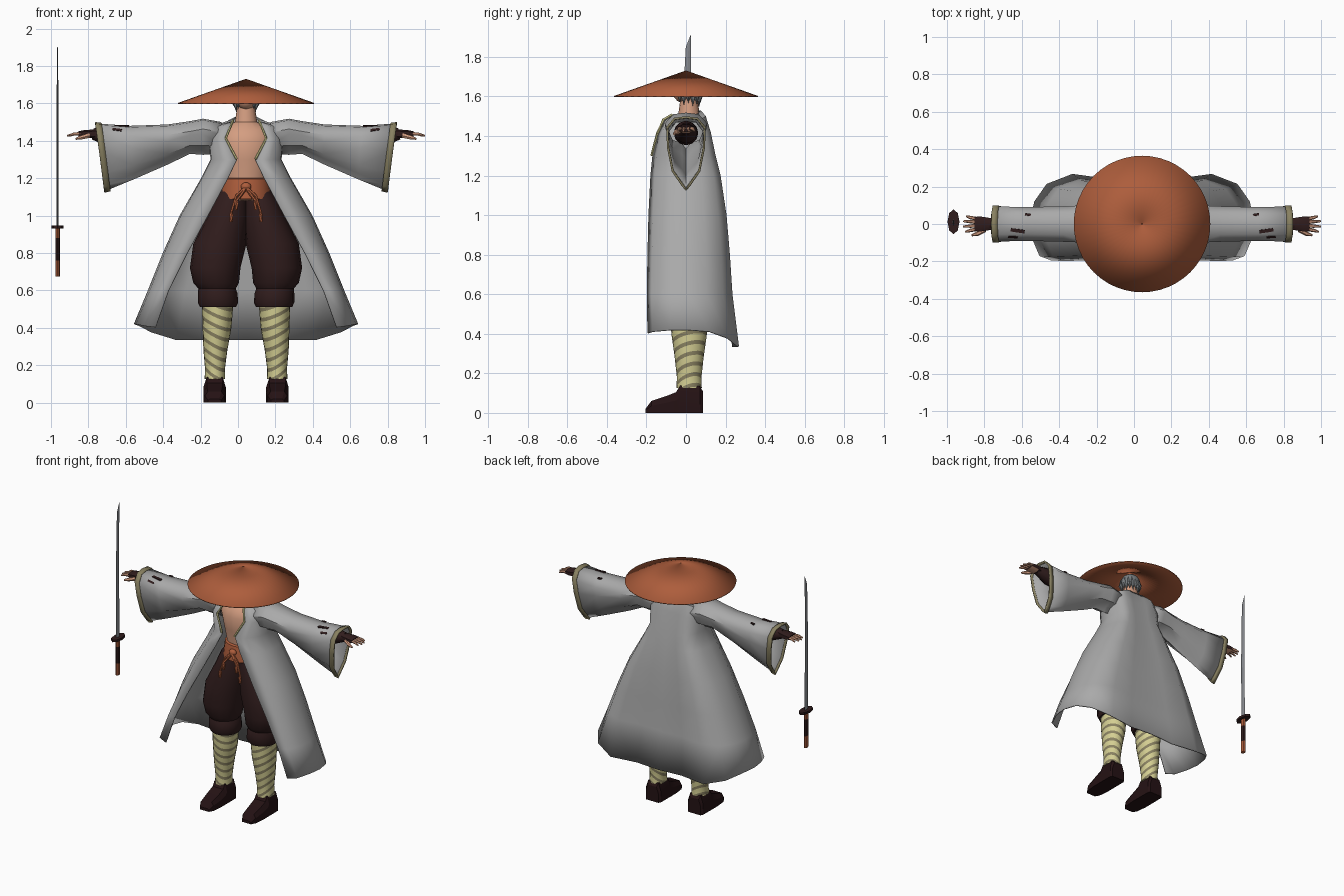
import bpy, bmesh, math
from mathutils import Vector, Matrix

if "Cube" in bpy.data.objects:
    bpy.data.objects.remove(bpy.data.objects["Cube"])

CX = 0.043  # the figure stands slightly right of centre, the sword at far left


def mat(name, *c):
    m = bpy.data.materials.new(name)
    m.diffuse_color = (*c, 1)
    m.use_nodes = True
    m.node_tree.nodes["Principled BSDF"].inputs["Base Color"].default_value = m.diffuse_color
    return m


GREY = mat("cloak grey", .40, .40, .40)
ORANGE = mat("burnt orange", .42, .11, .045)
BROWN = mat("dark brown", .030, .012, .012)
SKIN = mat("skin", .66, .34, .22)
CREAM = mat("cream", .66, .62, .29)
OLIVE = mat("olive", .25, .22, .12)
SHOE = mat("shoe brown", .018, .006, .007)
HAIR = mat("hair grey", .19, .21, .22)
STEEL = mat("steel", .24, .25, .27)


def finish(name, bm, mats, mirror=False, solid=0, smooth=40):
    bmesh.ops.recalc_face_normals(bm, faces=bm.faces)
    me = bpy.data.meshes.new(name)
    bm.to_mesh(me)
    bm.free()
    for m in mats:
        me.materials.append(m)
    o = bpy.data.objects.new(name, me)
    o.location.x = CX
    bpy.context.collection.objects.link(o)
    if mirror:
        md = o.modifiers.new("mirror", 'MIRROR')
        md.merge_threshold = 0.002
    if solid:
        md = o.modifiers.new("thickness", 'SOLIDIFY')
        md.thickness = solid
        md.offset = -1
    if smooth:
        bpy.ops.object.select_all(action='DESELECT')
        o.select_set(True)
        bpy.context.view_layer.objects.active = o
        bpy.ops.object.shade_smooth_by_angle(angle=math.radians(smooth))
    return o


def add_loft(bm, rings, closed=True, caps=True, rule=None):
    vs = [[bm.verts.new(p) for p in r] for r in rings]
    n = len(vs[0])
    for i in range(len(vs) - 1):
        for j in range(n if closed else n - 1):
            k = (j + 1) % n
            f = bm.faces.new((vs[i][j], vs[i][k], vs[i + 1][k], vs[i + 1][j]))
            if rule:
                f.material_index = rule(i, j)
    if closed and caps:
        for r, i in ((vs[0], 0), (vs[-1], len(vs) - 2)):
            f = bm.faces.new(r)
            if rule:
                f.material_index = rule(i, 0)


def loft(name, rings, mats, closed=True, caps=True, rule=None, **kw):
    bm = bmesh.new()
    add_loft(bm, rings, closed, caps, rule)
    return finish(name, bm, mats, **kw)


def oval(z, cx, cy, rx, ry, n=16):
    return [Vector((cx + rx * math.cos(2 * math.pi * i / n), cy + ry * math.sin(2 * math.pi * i / n), z))
            for i in range(n)]


def add_tube(bm, pts, radii, n=6):
    pts = [Vector(p) for p in pts]
    rings = []
    for i, p in enumerate(pts):
        d = pts[min(i + 1, len(pts) - 1)] - pts[max(i - 1, 0)]
        q = d.to_track_quat('Z', 'Y')
        rings.append([p + q @ v for v in oval(0, 0, 0, radii[i], radii[i], n)])
    add_loft(bm, rings)


def tubes(name, paths, m, n=6, **kw):
    bm = bmesh.new()
    for pts, radii in paths:
        add_tube(bm, pts, radii, n)
    return finish(name, bm, [m], **kw)


def ball(name, c, r, m):
    bm = bmesh.new()
    bmesh.ops.create_uvsphere(bm, u_segments=16, v_segments=10, radius=1,
                              matrix=Matrix.Translation(c) @ Matrix.Diagonal((*r, 1)))
    return finish(name, bm, [m])


# Straw hat: open cone shell
loft("hat", [oval(1.602, 0, 0, .365, .365, 48), oval(1.73, 0, 0, .003, .003, 48)],
     [ORANGE], caps=False, solid=.006, smooth=30)

# Head, hair and tufts over sides and nape
ball("head", (0, -.008, 1.63), (.058, .062, .064), SKIN)
ball("hair", (0, .012, 1.638), (.066, .066, .056), HAIR)
tufts = []
for i in range(13):
    a = math.radians(-42 + 22 * i)
    c, s = math.cos(a), math.sin(a)
    tufts.append(([(.052 * c, .008 + .05 * s, 1.645), (.062 * c, .01 + .062 * s, 1.605),
                   (.055 * c, .01 + .06 * s, 1.568 - .012 * (i % 2) - .008 * s)], (.018, .017, .002)))
tubes("hair_tufts", tufts, HAIR)

# Torso and neck
loft("torso", [oval(z, 0, .0 if z < 1.48 else .015, rx, ry) for z, rx, ry in (
    (1.08, .115, .09), (1.2, .115, .095), (1.3, .135, .112), (1.4, .16, .118),
    (1.46, .135, .09), (1.5, .06, .055), (1.6, .044, .042))], [SKIN])

# Cloak: half loft from front edge to centre back, then mirrored
CLOAK = ((1.50, 1.53, .07, -.065, .085, .075), (1.475, 1.50, .08, -.11, .18, .10),
         (1.41, 1.42, .108, -.14, .20, .125), (1.30, 1.30, .050, -.17, .19, .15),
         (1.2, 1.2, .098, -.18, .24, .175), (1.0, 1.0, .205, -.19, .355, .205),
         (.8, .8, .315, -.195, .445, .222), (.6, .6, .415, -.198, .525, .235),
         (.42, .335, .485, -.195, .60, .268))
rows = []
for zf, zb, xi, yf, xo, yb in CLOAK:
    pts = [(xi, yf, .2), (xi * .45 + xo * .55, yf * .88, .1), (xo * .98, yf * .4, 0), (xo, yb * .05, 0),
           (xo * .96, yb * .45, .1), (xo * .85, yb * .8, .5), (xo * .62, yb, 1), (xo * .3, yb * .9, 1),
           (0, yb * .95, 1)]
    rows.append([Vector((x, y, zf + (zb - zf) * t)) for x, y, t in pts])
loft("cloak", rows, [GREY], closed=False, mirror=True, solid=.008, smooth=50)
tubes("collar_trim", [([r[0] + Vector((.0, -.004, .002)) for r in rows[:4]], (.007,) * 4)], CREAM, mirror=True)


# Sleeves: drooping teardrop sections along x
def sleeve_ring(x, w, top, bot, slant=0.0):
    h = top - bot
    half = [(.6, top - .008), (1, top - .055), (.96, top - .42 * h), (.72, top - .74 * h), (.25, bot + .03)]
    sec = [(0, top)] + half + [(0, bot)] + [(-y, z) for y, z in reversed(half)]
    return [Vector((x - slant * (top - z), y * w, z)) for y, z in sec]


loft("sleeve", [sleeve_ring(.13, .10, 1.50, 1.33), sleeve_ring(.23, .108, 1.518, 1.325),
                sleeve_ring(.30, .10, 1.505, 1.33), sleeve_ring(.42, .095, 1.487, 1.275, .03),
                sleeve_ring(.62, .09, 1.48, 1.195, .08), sleeve_ring(.79, .094, 1.492, 1.135, .13)],
     [GREY], caps=False, mirror=True, solid=.006, smooth=45)
loft("sleeve_cuff", [sleeve_ring(.772, .098, 1.496, 1.13, .13), sleeve_ring(.806, .10, 1.50, 1.122, .13)],
     [OLIVE], caps=False, mirror=True, solid=.01)

# Small dark tears in the sleeves
bm = bmesh.new()
for x, y, z, a, l, w in ((.665, -.036, 1.479, .15, .075, .018), (.69, -.068, 1.458, .95, .05, .014),
                         (.61, .05, 1.475, -.15, .03, .012)):
    bmesh.ops.create_cube(bm, size=1, matrix=Matrix.Translation((x, y, z)) @ Matrix.Rotation(a, 4, 'X')
                          @ Matrix.Rotation(.15, 4, 'Z') @ Matrix.Diagonal((l, w, .009, 1)))
finish("sleeve_tear", bm, [BROWN], mirror=True, smooth=0)

# Arms, gloves with bare palms, and fingers
tubes("forearm_guard", [([(.15, 0, 1.42), (.5, 0, 1.415), (.72, 0, 1.42), (.82, 0, 1.437)],
                         (.055, .062, .057, .03))], BROWN, n=12, mirror=True)
loft("glove", [[Vector((x, y, z + 1.437)) for y, z in ((-w, -.6 * h), (-w, .6 * h), (-.5 * w, h),
     (.5 * w, h), (w, .6 * h), (w, -.6 * h), (.5 * w, -h), (-.5 * w, -h))]
     for x, w, h in ((.80, .03, .026), (.835, .036, .022), (.865, .04, .02), (.895, .038, .014))],
     [BROWN, SKIN], rule=lambda i, j: int(i > 0 and j >= 5), mirror=True)
fingers = [([(.885, y, 1.438), (.92, y * 1.25, 1.436), (tip, y * 1.5, 1.427)], (.0105, .009, .005))
           for y, tip in ((-.028, .945), (-.009, .957), (.010, .955), (.028, .94))]
fingers.append(([(.84, -.03, 1.428), (.88, -.052, 1.418), (.91, -.06, 1.41)], (.014, .012, .006)))
tubes("fingers", fingers, SKIN, mirror=True)

# Baggy trousers with gathered cuffs
loft("trouser_leg", [oval(z, cx, .01, rx, ry) for z, cx, rx, ry in (
    (1.14, .06, .07, .09), (1.1, .075, .085, .105), (1.0, .095, .11, .125), (.85, .14, .142, .14),
    (.72, .165, .135, .14), (.64, .16, .122, .125), (.61, .155, .10, .105), (.585, .152, .106, .112),
    (.535, .15, .108, .112), (.51, .15, .096, .10))], [BROWN], mirror=True)

# Sash with knot and hanging cords
loft("sash", [oval(z, 0, .0, rx, ry) for z, rx, ry in (
    (1.20, .112, .10), (1.195, .125, .112), (1.14, .132, .122), (1.09, .138, .125), (1.085, .12, .11))], [ORANGE])
ball("sash_knot", (.0, -.122, 1.155), (.028, .02, .022), ORANGE)
tubes("sash_cords", [([(0, -.13, 1.15), (.03 + d, -.142, 1.105), (.05 + 1.3 * d, -.15, z + .05),
                       (.05 + 1.3 * d, -.152, z + .04), (.051 + 1.3 * d, -.152, z)], (.01, .008, .007, .012, .009))
                     for d, z in ((0, 1.03), (.022, .965))], ORANGE, mirror=True)

# Leg wraps: tilted bands in two colours
LEG = ((.12, .167, .055, .064), (.18, .166, .053, .062), (.28, .164, .064, .073),
       (.40, .155, .077, .09), (.54, .152, .085, .098))


def leg_at(z):
    for a, b in zip(LEG, LEG[1:]):
        if z <= b[0]:
            t = (z - a[0]) / (b[0] - a[0])
            return [p + (q - p) * t for p, q in zip(a, b)]
    return LEG[-1]


zs = [.06]
while zs[-1] < .60:
    zs.append(zs[-1] + (.034 if len(zs) % 2 else .02))
rings = []
for z0 in zs:
    ring = []
    for i in range(20):
        a = 2 * math.pi * i / 20
        z = min(max(z0 + .033 * math.cos(a) + .02 * math.sin(a), .125), .535)
        _, cx, rx, ry = leg_at(z)
        ring.append(Vector((cx + rx * math.cos(a), .016 + ry * math.sin(a), z)))
    rings.append(ring)
loft("leg_wrap", rings, [CREAM, OLIVE], rule=lambda i, j: i % 2, mirror=True, smooth=30)

# Shoes: sections from toe to heel
loft("shoe", [[Vector((.168 + s * w, y, z)) for s, z in ((-1, 0), (-1, .6 * h), (-.7, h), (.7, h), (1, .6 * h), (1, 0))]
              for y, w, h in ((-.205, .035, .02), (-.175, .052, .06), (-.10, .06, .085), (-.05, .06, .105),
                              (-.03, .06, .138), (.07, .059, .135), (.085, .05, .11))],
     [SHOE], mirror=True, smooth=25)

# Sword standing upright beside the figure
SX = -1.008
loft("sword_blade", [[Vector((SX - t, (a + b) / 2, z)), Vector((SX, a, z)), Vector((SX + t, (a + b) / 2, z)),
                      Vector((SX, b, z))] for z, a, b, t in (
    (.94, -.010, .028, .006), (1.4, -.012, .022, .005), (1.72, -.008, .024, .004),
    (1.85, -.001, .025, .003), (1.91, .023, .026, .001))], [STEEL], smooth=0)
loft("sword_guard", [oval(z, SX, .012, .032, .066, 8) for z in (.932, .948)], [BROWN], smooth=0)
loft("sword_handle", [oval(z, SX, .010, .012, .019, 8) for z in (.675, .76, .88, .935)],
     [ORANGE, BROWN], rule=lambda i, j: i % 2)
